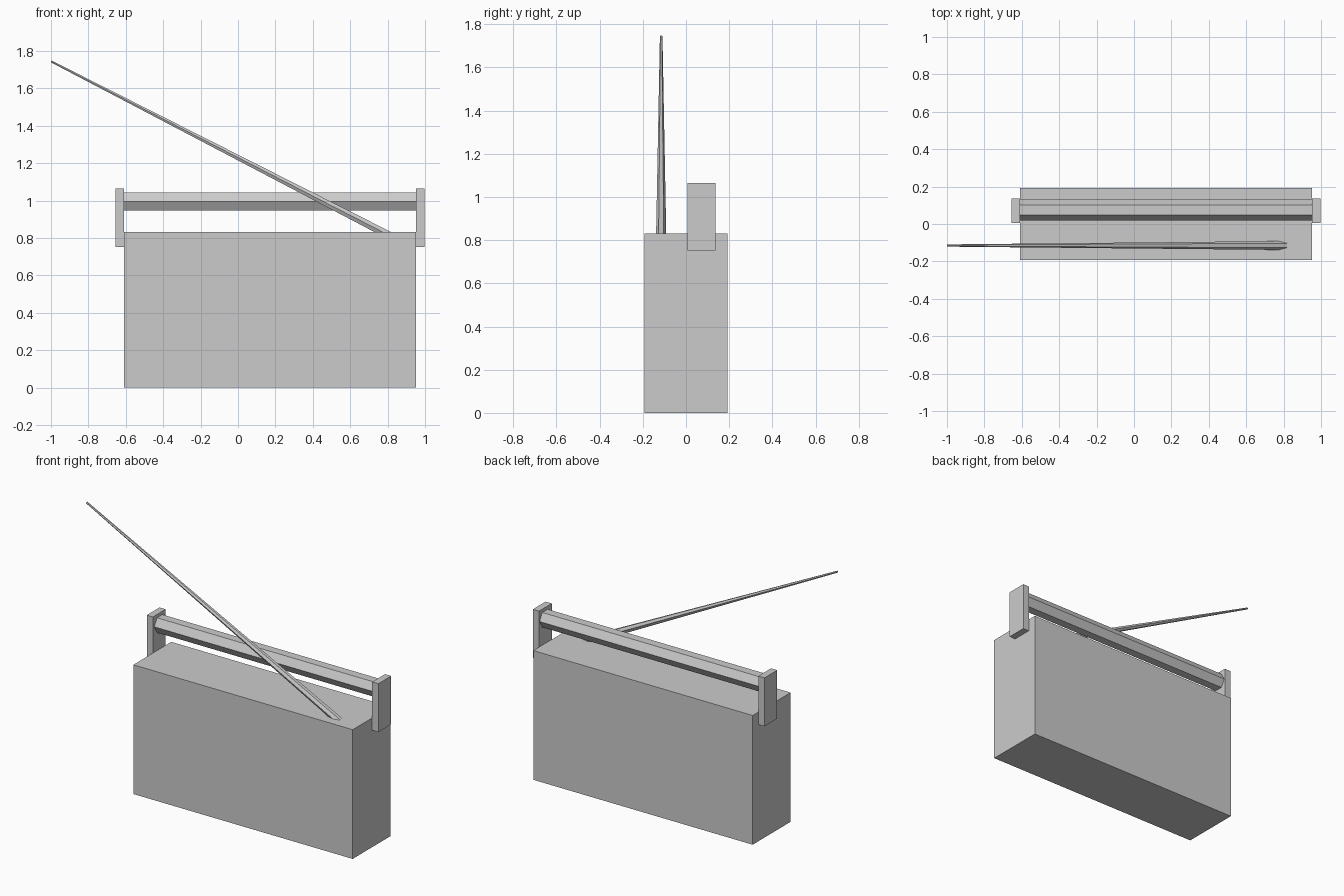
import bpy, math
from mathutils import Vector, Matrix

if "Cube" in bpy.data.objects:
    bpy.data.objects.remove(bpy.data.objects["Cube"])


def box(name, x, y, z):
    size = [b - a for a, b in (x, y, z)]
    mid = [(a + b) / 2 for a, b in (x, y, z)]
    bpy.ops.mesh.primitive_cube_add(size=1)
    ob = bpy.context.object
    ob.name = name
    ob.data.transform(Matrix.Translation(mid) @ Matrix.Diagonal((*size, 1)))
    return ob


def hex_rod(name, start, end, r1, r2):
    """Six-sided rod with two corners pointing along +y and -y."""
    a, b = Vector(start), Vector(end)
    w = (b - a).normalized()
    v = Vector((0, 1, 0))
    u = v.cross(w)
    bpy.ops.mesh.primitive_cone_add(vertices=6, radius1=r1, radius2=r2,
                                    depth=(b - a).length)
    ob = bpy.context.object
    ob.name = name
    # primitive has its corners on local y
    rot = Matrix((u, v, w)).transposed().to_4x4()
    ob.data.transform(Matrix.Translation((a + b) / 2) @ rot)
    return ob


# Main case
box("case", (-0.61, 0.952), (-0.193, 0.193), (0, 0.832))

# Handle brackets on both ends
for side, x in (("left", (-0.654, -0.61)), ("right", (0.952, 0.996))):
    box("handle_bracket_" + side, x, (0.006, 0.136), (0.752, 1.064))

# Handle bar
hex_rod("handle_bar", (-0.61, 0.075, 0.995), (0.952, 0.075, 0.995), 0.055, 0.055)

# Tapered antenna, its foot sunk into the case
hex_rod("antenna", (0.83, -0.115, 0.803), (-0.998, -0.115, 1.744), 0.024, 0.006)
